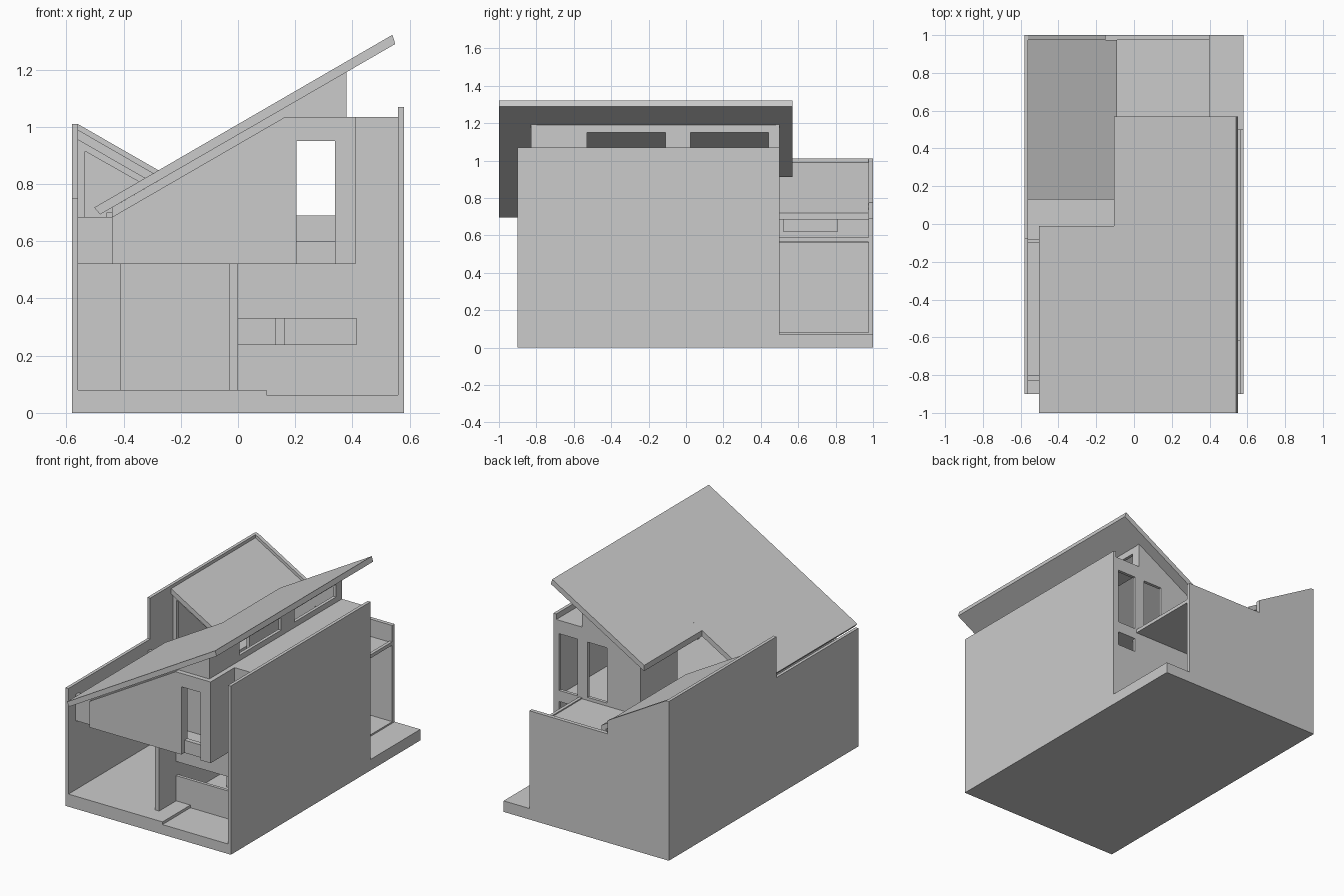
import bpy, bmesh

if "Cube" in bpy.data.objects:
    bpy.data.objects.remove(bpy.data.objects["Cube"])


def prism(name, pts, axis, a, b):
    """Extrude a 2D profile from a to b. axis 'y': (x,z), 'x': (y,z), 'z': (x,y)."""
    place = {'x': lambda p, t: (t, p[0], p[1]),
             'y': lambda p, t: (p[0], t, p[1]),
             'z': lambda p, t: (p[0], p[1], t)}[axis]
    bm = bmesh.new()
    lo = [bm.verts.new(place(p, a)) for p in pts]
    hi = [bm.verts.new(place(p, b)) for p in pts]
    bm.faces.new(lo)
    bm.faces.new(hi)
    for i in range(len(pts)):
        j = (i + 1) % len(pts)
        bm.faces.new((lo[i], lo[j], hi[j], hi[i]))
    bmesh.ops.recalc_face_normals(bm, faces=bm.faces)
    mesh = bpy.data.meshes.new(name)
    bm.to_mesh(mesh)
    bm.free()
    ob = bpy.data.objects.new(name, mesh)
    bpy.context.collection.objects.link(ob)
    return ob


def rect(u0, u1, v0, v1):
    return [(u0, v0), (u1, v0), (u1, v1), (u0, v1)]


def box(name, x0, x1, y0, y1, z0, z1):
    return prism(name, rect(x0, x1, y0, y1), 'z', z0, z1)


def wall(name, pts, axis, a, b, openings=()):
    """A wall prism with openings (profiles) cut right through."""
    ob = prism(name, pts, axis, a, b)
    for hole in openings:
        cutter = prism("cutter", hole, axis, a - .05, b + .05)
        cutter.hide_render = True
        mod = ob.modifiers.new("opening", 'BOOLEAN')
        mod.operation, mod.solver, mod.object = 'DIFFERENCE', 'EXACT', cutter
        deps = bpy.context.evaluated_depsgraph_get()
        mesh = bpy.data.meshes.new_from_object(ob.evaluated_get(deps))
        ob.modifiers.clear()
        ob.data = mesh
        bpy.data.objects.remove(cutter)
    return ob


def roof_under(x):
    return .695 + (x + .48) * .578


def back_roof_top(x):
    return .99 - (x + .56) * .575


# Base slabs: interior floor, sunken carport, rear terrace
prism("floor_slab", [(-.58, -.9), (.1, -.9), (.1, -.62), (.4, -.62), (.4, .98), (-.58, .98)], 'z', 0, .08)
box("carport_floor", .1, .58, -.9, -.6, 0, .063)
box("rear_terrace", .38, .58, -.62, 1, 0, .07)

# Boundary walls
wall("left_wall", [(-.9, 0), (1, 0), (1, 1.01), (-.08, 1.01), (-.08, .75), (-.9, .75)], 'x', -.58, -.56)
box("right_wall", .56, .58, -.9, .5, 0, 1.07)
wall("back_wall", [(-.56, 0), (.4, 0), (.4, .69), (-.15, .69), (-.15, .775), (-.56, 1.01)], 'y', .975, 1)

# Ground floor
wall("carport_wall", rect(0, .56, .06, 1.0), 'y', -.62, -.6,
     [rect(.0, .415, .24, .33), rect(.205, .34, .54, .95)])
box("partition_wall", -.02, 0, -.79, .5, .08, .53)
box("front_post", -.03, -.02, -.79, -.76, .08, .52)
box("inner_wall", -.56, -.41, .1, .12, .08, .52)
box("inner_column", .13, .165, -.3, -.26, .08, .52)

# Upper floor slab
box("upper_floor", -.56, .41, -.83, .5, .52, .545)
box("upper_floor_side", .4, .56, -.62, .5, .52, .545)

# Projecting front frame of the upper room
wall("front_frame", [(-.44, .52), (.41, .52), (.41, 1.035), (.165, 1.035), (-.44, .685)], 'y', -.86, -.83,
     [rect(.205, .34, .48, .95)])

# Front upper wall up to the main roof
wall("front_upper_wall", [(-.44, .52), (.41, .52), (.41, 1.03), (.38, 1.03), (.38, roof_under(.38)),
                          (-.44, roof_under(-.44))], 'y', -.83, -.80, [rect(.205, .34, .6, .95)])
box("upper_right_wall", .39, .41, -.8, -.6, .52, 1.01)
box("upper_left_wall", -.46, -.44, -.8, -.08, .52, .7)

# Planter beside the upper room
box("planter_front", -.56, -.44, -.83, -.8, .52, .685)
box("planter_back", -.56, -.44, -.1, -.08, .52, .685)

# Rear wall of the main volume
wall("rear_main_wall", [(-.03, .06), (.56, .06), (.56, 1.03), (.38, 1.03), (.38, roof_under(.38)),
                        (-.03, roof_under(-.03))], 'y', .48, .5,
     [rect(.41, .54, .59, .95), rect(.41, .54, .43, .52), rect(.205, .34, .6, .95)])
wall("courtyard_wall", rect(.13, .48, .54, roof_under(-.03)), 'x', -.03, -.01)

# Flat roof strip and clerestory
box("flat_roof", .36, .56, -.62, .5, 1.0, 1.035)
box("flat_roof_front", .34, .41, -.83, -.6, 1.0, 1.035)
wall("clerestory_wall", rect(-.83, .5, 1.02, 1.19), 'x', .36, .38,
     [rect(-.53, -.11, 1.07, 1.15), rect(.025, .44, 1.07, 1.15)])

# Main sloping roof, stepped in plan
profile = [(-.503, .718), (-.482, .694), (.55, 1.29), (.54, 1.322)]
prism("main_roof", profile, 'y', -1, -.01)
cut = -.105
prism("main_roof_rear", [(cut, roof_under(cut)), (.55, 1.29), (.54, 1.322),
                         (cut, .718 + (cut + .503) * .579)], 'y', -.01, .57)

# Rear roof sloping the other way
t0, t1 = back_roof_top(-.56), back_roof_top(-.09)
prism("rear_roof", [(-.56, t0), (-.56, t0 - .035), (-.09, t1 - .035), (-.09, t1)], 'y', .13, .975)

# Gable frame under the rear roof, with a sloped opening
wall("gable_frame", [(-.56, .52), (-.09, .52), (-.09, t1 - .03), (-.56, t0 - .03)], 'y', .15, .17,
     [[(-.535, .56), (-.12, .56), (-.12, .68), (-.535, .915)]])
wall("rear_room_side", rect(.48, .975, .56, t1 - .02), 'x', -.12, -.1, [rect(.52, .81, .62, .685)])

# Lower roof terrace at the back
box("terrace_roof", -.56, .4, .5, .975, .565, .58)
box("terrace_lip", .38, .4, .5, .975, .565, .587)
